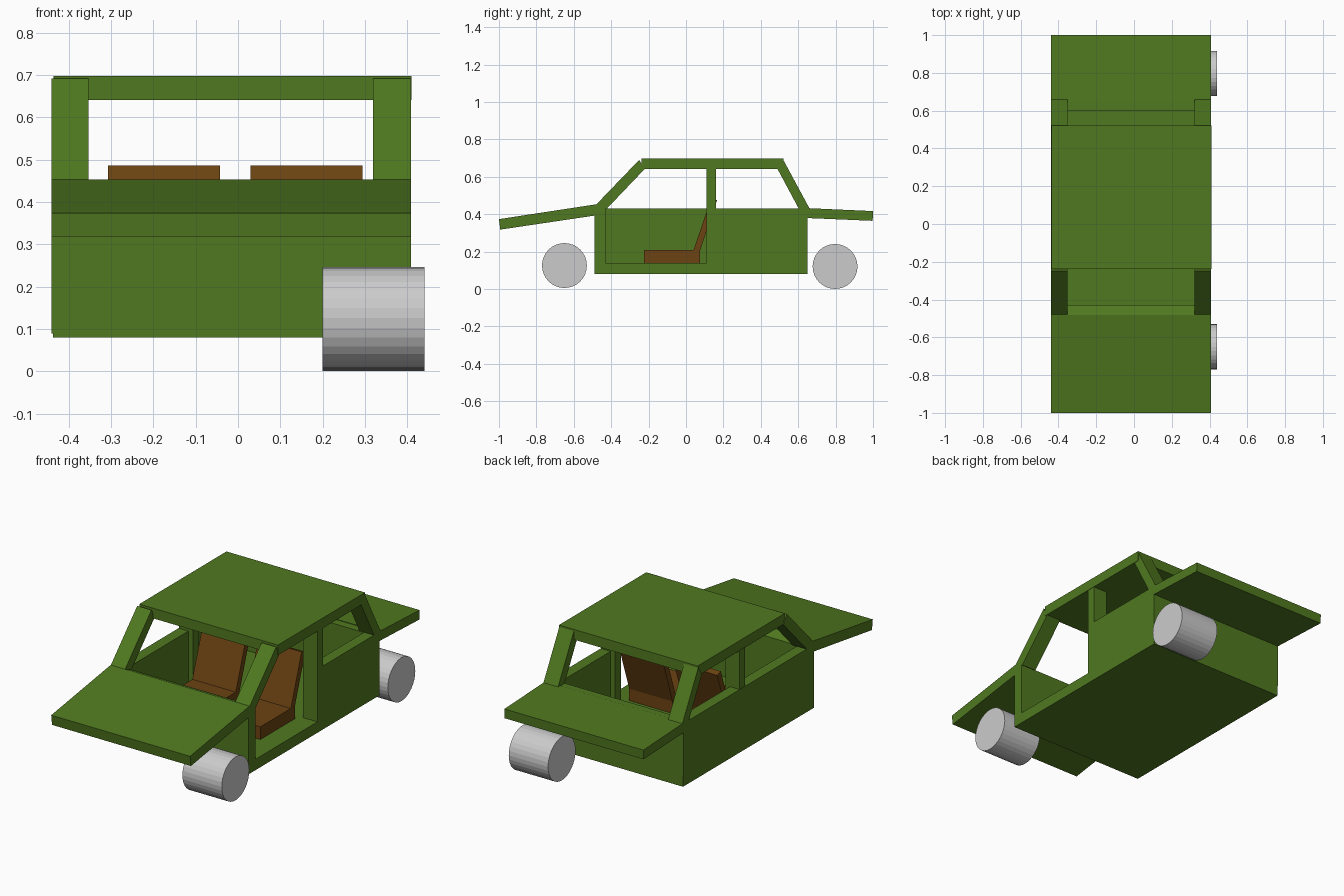
import bpy, bmesh
from math import cos, sin, tau

if "Cube" in bpy.data.objects:
    bpy.data.objects.remove(bpy.data.objects["Cube"])


def material(name, rgb):
    m = bpy.data.materials.new(name)
    m.diffuse_color = (*rgb, 1)
    m.use_nodes = True
    m.node_tree.nodes["Principled BSDF"].inputs["Base Color"].default_value = m.diffuse_color
    return m


GREEN = material("green_paint", (0.08, 0.19, 0.014))
BROWN = material("brown_seat", (0.15, 0.055, 0.006))


def extrude_x(name, profile, x0, x1, mat=None):
    """Closed (y, z) profile extruded from x0 to x1."""
    bm = bmesh.new()
    face = bm.faces.new([bm.verts.new((x0, y, z)) for y, z in profile])
    ext = bmesh.ops.extrude_face_region(bm, geom=[face])["geom"]
    verts = [v for v in ext if isinstance(v, bmesh.types.BMVert)]
    bmesh.ops.translate(bm, verts=verts, vec=(x1 - x0, 0, 0))
    bmesh.ops.recalc_face_normals(bm, faces=bm.faces)
    me = bpy.data.meshes.new(name)
    bm.to_mesh(me)
    bm.free()
    ob = bpy.data.objects.new(name, me)
    bpy.context.collection.objects.link(ob)
    if mat:
        me.materials.append(mat)
    return ob


def box(name, x, y, z, mat=GREEN):
    (y0, y1), (z0, z1) = y, z
    return extrude_x(name, [(y0, z0), (y1, z0), (y1, z1), (y0, z1)], *x, mat)


L, R = -0.44, 0.408      # body sides
WALL = 0.06

# Tub: floor, end walls, full left side, right side with an open doorway
box("floor", (L + 0.003, R), (-0.49, 0.65), (0.08, 0.14))
box("front_wall", (L + 0.001, R), (-0.49, -0.43), (0.14, 0.43))
box("rear_wall", (L + 0.001, R), (0.60, 0.65), (0.14, 0.43))
box("left_side", (L, L + WALL), (-0.488, 0.648), (0.09, 0.43))
box("right_rear_side", (R - WALL, R), (0.16, 0.60), (0.14, 0.43))

# Hood, boot lid and roof slabs
extrude_x("hood", [(-0.993, 0.318), (-1, 0.374), (-0.482, 0.453), (-0.43, 0.432),
                   (-0.43, 0.405), (-0.475, 0.395)], L, R, GREEN)
extrude_x("boot_lid", [(0.645, 0.38), (0.645, 0.433), (1, 0.417), (0.998, 0.365)],
          L, R, GREEN)
box("roof", (L + 0.004, R + 0.002), (-0.238, 0.522), (0.641, 0.697))

# Window pillars on both sides
for side, x in (("left", (L, L + 0.087)), ("right", (R - 0.089, R))):
    extrude_x(side + "_front_pillar", [(-0.485, 0.447), (-0.25, 0.691),
                                       (-0.222, 0.641), (-0.425, 0.428)], *x, GREEN)
    extrude_x(side + "_rear_pillar", [(0.52, 0.691), (0.662, 0.428),
                                      (0.604, 0.428), (0.49, 0.641)], *x, GREEN)
    box(side + "_middle_pillar", (x[0] + 0.002, x[1]), (0.11, 0.16), (0.14, 0.645))

# Seats: flat cushion with a leaning back
for side, x0 in (("left", -0.307), ("right", 0.029)):
    x = (x0, x0 + 0.265)
    box(side + "_seat_cushion", x, (-0.225, 0.075), (0.14, 0.21), BROWN)
    extrude_x(side + "_seat_back", [(0.04, 0.208), (0.135, 0.486),
                                    (0.166, 0.475), (0.073, 0.2)], *x, BROWN)

# Wheels, on the right side only
for name, y, z in (("front_wheel", -0.65, 0.126), ("rear_wheel", 0.797, 0.121)):
    ring = [(y + 0.12 * cos(tau * i / 32), z + 0.12 * sin(tau * i / 32)) for i in range(32)]
    extrude_x(name, ring, 0.20, 0.44)
